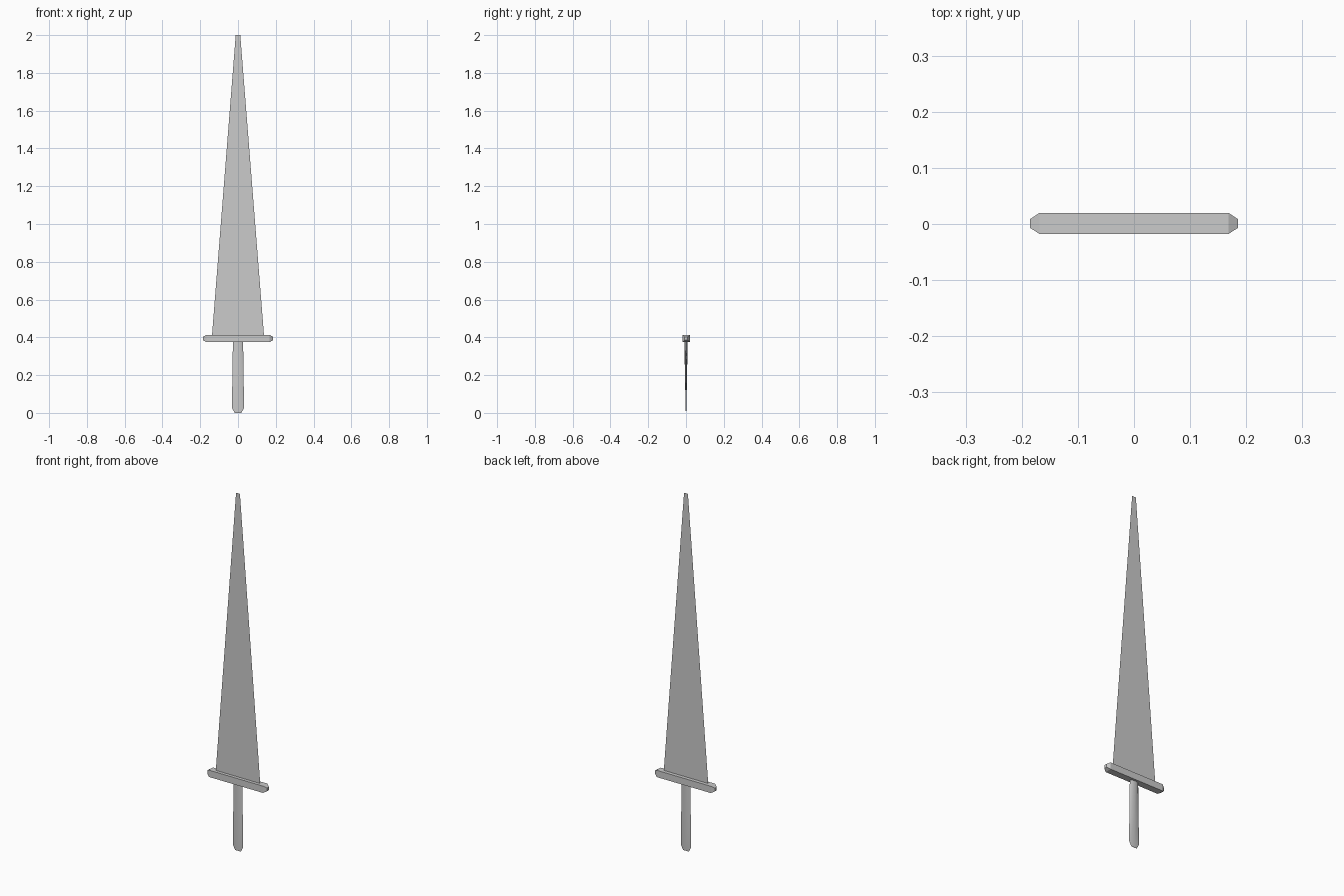
import bpy, bmesh, math

if "Cube" in bpy.data.objects:
    bpy.data.objects.remove(bpy.data.objects["Cube"])


def make_object(name, bm):
    bmesh.ops.recalc_face_normals(bm, faces=bm.faces)
    mesh = bpy.data.meshes.new(name)
    bm.to_mesh(mesh)
    bm.free()
    ob = bpy.data.objects.new(name, mesh)
    bpy.context.collection.objects.link(ob)
    return ob


def loft(name, rings):
    """Skin a list of equal-length rings and cap both ends."""
    bm = bmesh.new()
    loops = [[bm.verts.new(p) for p in ring] for ring in rings]
    n = len(loops[0])
    for a, b in zip(loops, loops[1:]):
        for i in range(n):
            j = (i + 1) % n
            bm.faces.new((a[i], a[j], b[j], b[i]))
    bm.faces.new(loops[0])
    bm.faces.new(loops[-1])
    return make_object(name, bm)


# Blade: a flat tapering sheet with a blunt tip
bm = bmesh.new()
bm.faces.new([bm.verts.new((x, 0, z)) for x, z in
              ((-0.138, 0.405), (0.138, 0.405), (0.012, 2.0), (-0.012, 2.0))])
make_object("blade", bm)

# Cross guard: a square bar with tapered ends
def square(x, hy, hz, cy=0.001, cz=0.394):
    return [(x, cy + sy * hy, cz + sz * hz)
            for sy, sz in ((-1, -1), (1, -1), (1, 1), (-1, 1))]

loft("guard", [square(-0.185, 0.008, 0.009), square(-0.168, 0.019, 0.019),
               square(0.168, 0.019, 0.019), square(0.185, 0.008, 0.009)])

# Grip: flattened eight-sided handle thinning towards the butt
def ellipse(z, rx, ry, sides=8):
    return [(rx * math.cos(math.tau * i / sides),
             ry * math.sin(math.tau * i / sides), z) for i in range(sides)]

grip = loft("grip", [ellipse(0.0, 0.018, 0.001), ellipse(0.027, 0.032, 0.002),
                     ellipse(0.17, 0.030, 0.005), ellipse(0.38, 0.027, 0.009)])

bpy.context.view_layer.objects.active = grip
grip.select_set(True)
bpy.ops.object.shade_smooth_by_angle(angle=math.radians(60))
